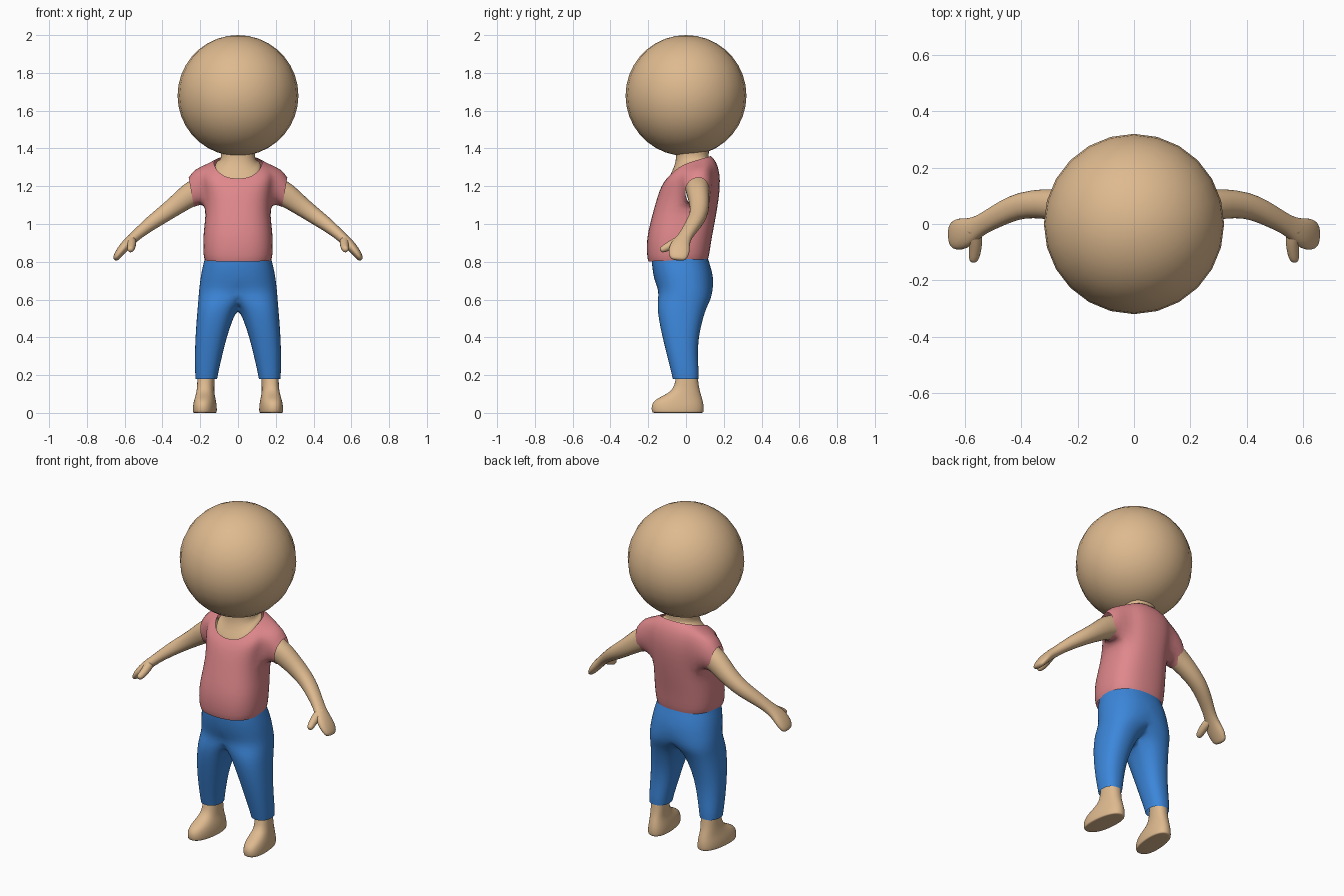
import bpy, bmesh, math
from mathutils import Vector

if "Cube" in bpy.data.objects:
    bpy.data.objects.remove(bpy.data.objects["Cube"])


def material(name, rgb):
    m = bpy.data.materials.new(name)
    m.diffuse_color = (*rgb, 1)
    m.use_nodes = True
    m.node_tree.nodes["Principled BSDF"].inputs["Base Color"].default_value = m.diffuse_color
    return m


SKIN = material("skin", (0.73, 0.49, 0.275))
PINK = material("shirt_pink", (0.74, 0.245, 0.26))
BLUE = material("trouser_blue", (0.045, 0.24, 0.70))


def unit_ring(n, power):
    """Superellipse outline, starting at +x."""
    f = lambda v: math.copysign(abs(v) ** (2 / power), v)
    return [(f(math.cos(2 * math.pi * i / n)), f(math.sin(2 * math.pi * i / n))) for i in range(n)]


def flat_ring(z, x0, x1, y0, y1, tilt=0, dip=0, n=24, power=2.3, shear=0):
    """Ring round a z level, optionally tilted up at the back and dipped at the front."""
    cx, cy, hx, hy = (x0 + x1) / 2, (y0 + y1) / 2, (x1 - x0) / 2, (y1 - y0) / 2
    return [Vector((cx + hx * c + shear * hy * s, cy + hy * s,
                    z + tilt * hy * s - dip * max(0, -s) ** 2))
            for c, s in unit_ring(n, power)]


def path_rings(path, n=14, power=2.2):
    """Rings across a path of (centre, width radius, thickness radius)."""
    rings = []
    for i, (c, ru, rv) in enumerate(path):
        a, b = path[max(i - 1, 0)][0], path[min(i + 1, len(path) - 1)][0]
        t = (Vector(b) - Vector(a)).normalized()
        u = Vector((0, 1, 0))
        u = (u - t * u.dot(t)).normalized()
        v = t.cross(u)
        rings.append([Vector(c) + u * ru * p + v * rv * q for p, q in unit_ring(n, power)])
    return rings


def loft(rings, cap_start=False, cap_end=False):
    bm = bmesh.new()
    rows = [[bm.verts.new(p) for p in r] for r in rings]
    n = len(rows[0])
    for a, b in zip(rows, rows[1:]):
        for i in range(n):
            bm.faces.new((a[i], a[(i + 1) % n], b[(i + 1) % n], b[i]))
    if cap_start:
        bm.faces.new(rows[0][::-1])
    if cap_end:
        bm.faces.new(rows[-1])
    return bm, rows


def finish(name, bm, mat, mirror=False, bisect=False, subdivide=1):
    bmesh.ops.recalc_face_normals(bm, faces=bm.faces[:])
    me = bpy.data.meshes.new(name)
    bm.to_mesh(me)
    bm.free()
    me.materials.append(mat)
    me.shade_smooth()
    ob = bpy.data.objects.new(name, me)
    bpy.context.collection.objects.link(ob)
    if mirror:
        m = ob.modifiers.new("mirror", 'MIRROR')
        m.use_bisect_axis[0] = bisect
        m.use_clip = bisect
        m.use_mirror_merge = bisect
    if subdivide:
        s = ob.modifiers.new("smooth", 'SUBSURF')
        s.levels = s.render_levels = subdivide
    return ob


# Head
bm = bmesh.new()
bmesh.ops.create_uvsphere(bm, u_segments=24, v_segments=18, radius=0.32)
bmesh.ops.translate(bm, verts=bm.verts[:], vec=(0, 0, 1.68))
finish("head", bm, SKIN, subdivide=0)

# Neck and the bit of chest inside the collar
neck = [flat_ring(1.305, -.122, .122, -.100, .125, .3, .05, power=2.5),
        flat_ring(1.322, -.118, .118, -.094, .125, .3, .045, power=2.4),
        flat_ring(1.335, -.095, .095, -.060, .122, .15, .02),
        flat_ring(1.365, -.088, .088, -.050, .120),
        flat_ring(1.42, -.10, .10, -.060, .125)]
finish("neck", loft(neck)[0], SKIN)

# Shirt body: z, half width, front, back, tilt, front dip
shirt = [(.808, .176, -.200, .118, .04, 0), (.83, .185, -.208, .124, .03, 0),
         (.92, .187, -.210, .136, 0, 0), (1.0, .178, -.192, .152, 0, 0),
         (1.09, .169, -.168, .168, 0, 0), (1.18, .180, -.147, .182, .05, .01),
         (1.25, .190, -.132, .180, .15, .03), (1.30, .180, -.118, .160, .25, .045),
         (1.325, .128, -.103, .132, .3, .05)]
bm, rows = loft([flat_ring(z, -w, w, f, b, t, d, power=2.5) for z, w, f, b, t, d in shirt])
bm.verts.index_update()

# Sleeve: pull the armhole patch outwards into a round open cuff
hole = {v for r in rows[4:8] for v in [r[i % 24] for i in range(-1, 4)]}
patch = [f for f in bm.faces if all(v in hole for v in f.verts)]
for x, cz, ry, rz in ((.215, 1.198, .082, .095), (.247, 1.168, .068, .080)):
    new = bmesh.ops.extrude_face_region(bm, geom=patch)["geom"]
    bmesh.ops.delete(bm, geom=patch, context='FACES')
    patch = [g for g in new if isinstance(g, bmesh.types.BMFace)]
    verts = {v for f in patch for v in f.verts}
    mid = sum((v.co for v in verts), Vector()) / len(verts)
    for v in verts:
        a = math.atan2((v.co.z - mid.z) / rz, (v.co.y - mid.y) / ry)
        h = rz * math.sin(a)
        v.co = (x + 0.18 * h, .062 + ry * math.cos(a), cz + h)
bmesh.ops.delete(bm, geom=patch, context='FACES')
finish("shirt", bm, PINK, mirror=True, bisect=True)

# Trousers: z, inner x, outer x, front, back
trousers = [(.86, -.165, .165, -.175, .105), (.82, -.176, .176, -.185, .116),
            (.75, -.195, .195, -.178, .140), (.69, -.185, .203, -.163, .145),
            (.645, -.13, .208, -.145, .142), (.60, -.055, .211, -.150, .132),
            (.56, -.005, .214, -.152, .110), (.50, .026, .219, -.146, .090),
            (.40, .060, .226, -.125, .066), (.30, .084, .229, -.100, .062),
            (.22, .103, .228, -.080, .068), (.18, .110, .225, -.070, .066)]
bm, _ = loft([flat_ring(*r) for r in trousers])
finish("trousers", bm, BLUE, mirror=True, bisect=True)

# Feet: z, inner x, outer x, front, back
feet = [(0, .125, .222, -.155, .075), (0, .115, .236, -.178, .092), (.006, .113, .238, -.182, .095),
        (.035, .113, .238, -.186, .096), (.065, .118, .232, -.172, .090),
        (.085, .122, .226, -.135, .084), (.11, .126, .220, -.085, .076),
        (.14, .125, .216, -.060, .068), (.22, .125, .214, -.050, .060)]
bm, _ = loft([flat_ring(*r, n=20, shear=-.09) for r in feet], cap_start=True)
finish("feet", bm, SKIN, mirror=True)

# Arms and palms
arm = [((.19, .062, 1.185), .066, .070), ((.25, .064, 1.16), .060, .068),
       ((.32, .073, 1.105), .054, .054), ((.40, .068, 1.047), .048, .045),
       ((.46, .043, 1.005), .044, .039), ((.52, .010, .957), .038, .031),
       ((.555, -.010, .925), .038, .028), ((.59, -.030, .893), .052, .028),
       ((.62, -.037, .858), .060, .025), ((.644, -.040, .825), .050, .019),
       ((.652, -.042, .808), .034, .012)]
finish("arms", loft(path_rings(arm), cap_end=True)[0], SKIN, mirror=True)


# Thumbs
def thumb_rings():
    path = [((.568, -.020, .918), .028), ((.562, -.060, .900), .026), ((.564, -.095, .880), .023),
            ((.568, -.122, .866), .020), ((.570, -.136, .860), .012)]
    axis = Vector((0, -.9, -.42)).normalized()
    u = Vector((1, 0, 0))
    v = axis.cross(u)
    return [[Vector(c) + (u * p + v * q) * r for p, q in unit_ring(10, 2)] for c, r in path]


finish("thumbs", loft(thumb_rings(), cap_end=True)[0], SKIN, mirror=True)
